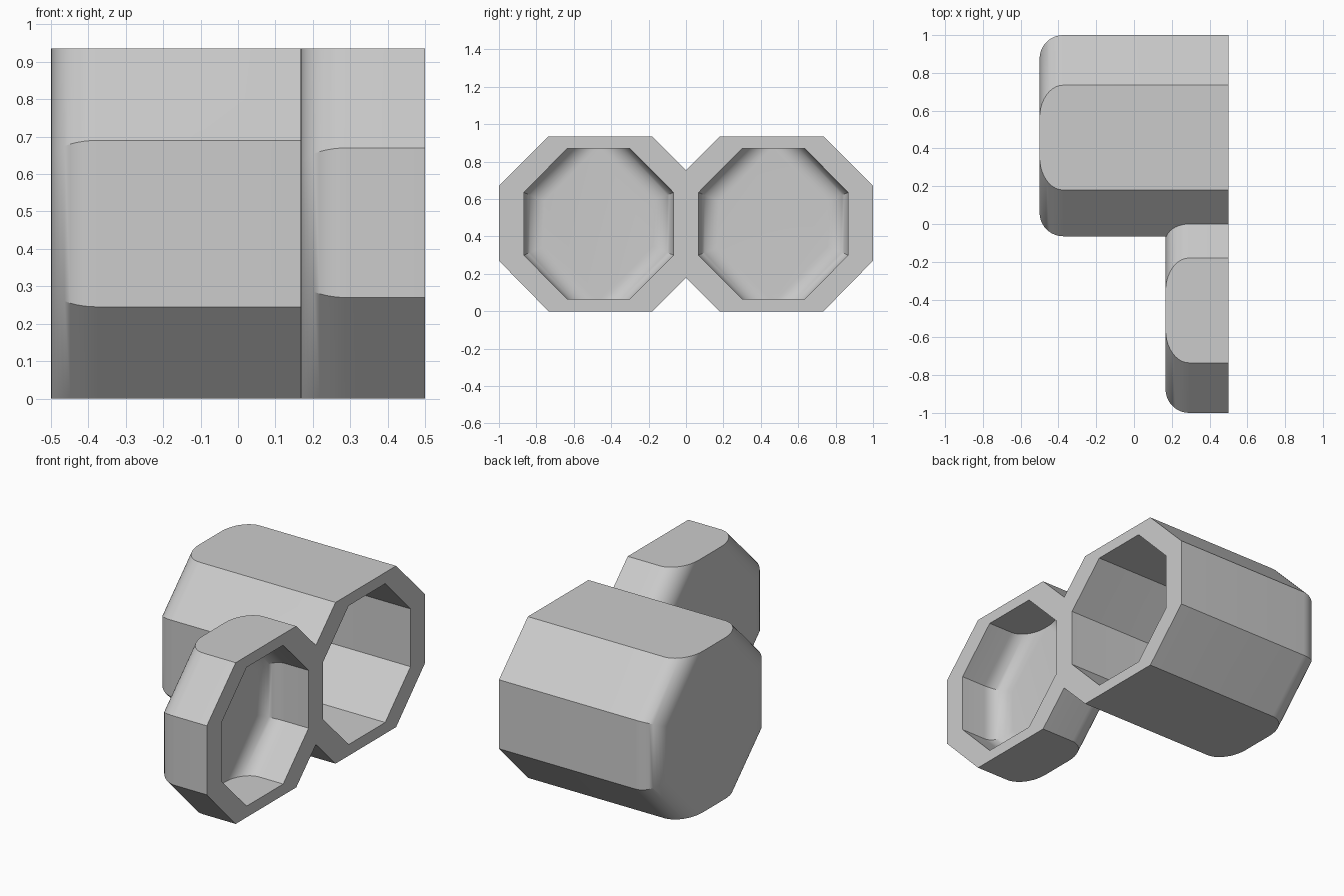
import bpy
import bmesh
import math

if "Cube" in bpy.data.objects:
    bpy.data.objects.remove(bpy.data.objects["Cube"], do_unlink=True)

grey = bpy.data.materials.new("plain_grey")
grey.use_nodes = True
grey.diffuse_color = (0.6, 0.6, 0.6, 1)
grey.node_tree.nodes["Principled BSDF"].inputs["Base Color"].default_value = (0.6, 0.6, 0.6, 1)

# Octagon outlines as (y, z), for the cup behind; the front cup mirrors them
OUTER = [(1, .27), (1, .67), (.735, .935), (.18, .935),
         (-.065, .69), (-.065, .245), (.18, 0), (.735, 0)]
INNER = [(.867, .3), (.867, .635), (.635, .87), (.3, .87),
         (.067, .635), (.067, .3), (.3, .065), (.635, .065)]


def octagon_block(name, outline, side, closed_x, open_x, radius):
    """Octagonal prism along x, rounded at the closed end except top and bottom."""
    bm = bmesh.new()
    cap = bm.faces.new([bm.verts.new((closed_x, side * y, z)) for y, z in outline])
    grown = bmesh.ops.extrude_face_region(bm, geom=[cap], use_keep_orig=True)["geom"]
    for v in grown:
        if isinstance(v, bmesh.types.BMVert):
            v.co.x = open_x
    bmesh.ops.recalc_face_normals(bm, faces=bm.faces)
    rim = [e for e in bm.edges
           if all(abs(v.co.x - closed_x) < 1e-4 for v in e.verts)
           and abs(e.verts[0].co.z - e.verts[1].co.z) > 0.01]
    bmesh.ops.bevel(bm, geom=rim, offset=radius, offset_type='OFFSET',
                    segments=10, profile=0.5, affect='EDGES', clamp_overlap=False)
    bmesh.ops.recalc_face_normals(bm, faces=bm.faces)
    mesh = bpy.data.meshes.new(name)
    bm.to_mesh(mesh)
    bm.free()
    mesh.materials.append(grey)
    obj = bpy.data.objects.new(name, mesh)
    bpy.context.collection.objects.link(obj)
    return obj


def combine(target, tool, operation):
    """Apply a boolean and drop the tool object."""
    mod = target.modifiers.new(operation.lower(), 'BOOLEAN')
    mod.operation, mod.solver, mod.object = operation, 'EXACT', tool
    bpy.context.view_layer.objects.active = target
    bpy.ops.object.modifier_apply(modifier=mod.name)
    bpy.data.objects.remove(tool, do_unlink=True)


# Deep cup behind and shallow cup in front, merged along their shared wall
cups = octagon_block("joined_cups", OUTER, 1, -0.5, 0.5, 0.125)
combine(cups, octagon_block("shallow_cup", OUTER, -1, 0.167, 0.5, 0.125), 'UNION')

# Hollow both cups from the open end
for side, floor_x in ((1, -0.435), (-1, 0.235)):
    combine(cups, octagon_block("cavity", INNER, side, floor_x, 0.6, 0.11), 'DIFFERENCE')

# Smooth rounding, crisp octagon edges
for other in bpy.context.selected_objects:
    other.select_set(False)
cups.select_set(True)
bpy.context.view_layer.objects.active = cups
bpy.ops.object.shade_smooth_by_angle(angle=math.radians(30))
